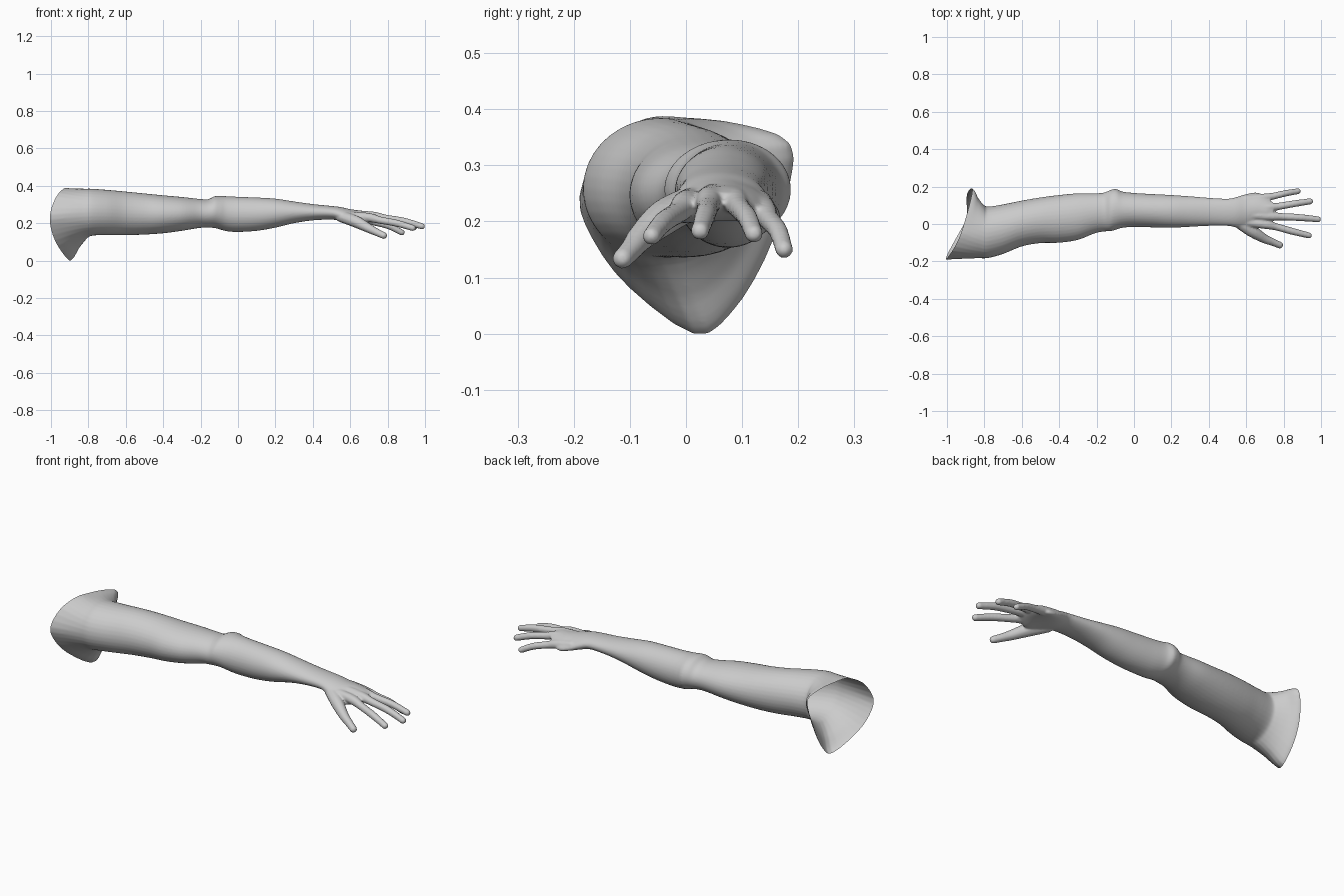
import bpy, bmesh, math
from mathutils import Vector

if "Cube" in bpy.data.objects:
    bpy.data.objects.remove(bpy.data.objects["Cube"])

N = 36  # points per cross-section


def catmull(p0, p1, p2, p3, t):
    return 0.5 * (2 * p1 + (p2 - p0) * t + (2 * p0 - 5 * p1 + 4 * p2 - p3) * t * t
                  + (3 * p1 - p0 - 3 * p2 + p3) * t ** 3)


def spline(pts, steps, closed=False):
    n, out = len(pts), []
    for i in range(n if closed else n - 1):
        k = [(i + j) % n if closed else min(max(i + j, 0), n - 1) for j in (-1, 0, 1, 2)]
        out += [catmull(*[pts[q] for q in k], s / steps) for s in range(steps)]
    return out if closed else out + [pts[-1]]


def oval(x, y0, y1, z0, z1, arch=0.0):
    ring, yc = [], (y0 + y1) / 2
    for i in range(N):
        a = 2 * math.pi * i / N
        dy = (y1 - y0) / 2 * math.cos(a)
        ring.append(Vector((x, yc + dy, (z0 + z1) / 2 + (z1 - z0) / 2 * math.sin(a) - arch * dy * dy)))
    return ring


def cut_x(y, z):
    # curved cut where the arm would meet the torso
    return -0.945 + 0.33 * y + (z - 0.2) ** 2


# Shoulder opening outline (y, z)
outline = [(.18, .25), (.187, .342), (.1, .377), (0, .389), (-.07, .388), (-.145, .345),
           (-.19, .25), (-.165, .17), (-.1, .085), (.015, .003), (.08, .04), (.14, .135)]
rim = spline([Vector((0, y, z)) for y, z in outline], 3, closed=True)
upper = oval(-.78, -.182, .093, .137, .388)


def flare(mix, t, back=0.0):
    ring = []
    for r, a in zip(rim, upper):
        p = a.lerp(r, mix)
        p.x = cut_x(r.y, r.z) * (1 - t) + a.x * t - back
        ring.append(p)
    return ring


# Arm sections: x, front y, back y, bottom z, top z, palm arch
sections = [(-.7, -.16, .105, .14, .382), (-.6, -.12, .125, .14, .373),
            (-.5, -.102, .142, .143, .363), (-.4, -.1, .155, .15, .353),
            (-.3, -.085, .164, .163, .344), (-.21, -.05, .164, .178, .334),
            (-.16, -.04, .168, .18, .332), (-.125, -.038, .182, .178, .348),
            (-.095, -.03, .187, .17, .35), (-.06, -.02, .173, .161, .348),
            (0, -.016, .166, .157, .345), (.1, -.018, .16, .163, .341),
            (.2, -.02, .155, .18, .335), (.3, -.015, .148, .204, .32),
            (.4, -.01, .14, .219, .306), (.5, -.01, .135, .223, .296),
            (.55, -.02, .145, .215, .29, 1), (.6, -.03, .16, .208, .279, 2),
            (.66, -.02, .168, .205, .271, 3), (.71, -.005, .14, .213, .266, 3),
            (.745, .015, .115, .23, .255, 2)]
rings = [flare(1, 0, .08), flare(1, 0), flare(.5, .4), flare(.14, .74), upper]
rings += [oval(*s) for s in sections]
columns = [spline([r[i] for r in rings], 5) for i in range(N)]

bm = bmesh.new()
grid = [[bm.verts.new(c[j]) for c in columns] for j in range(len(columns[0]))]
for a, b in zip(grid, grid[1:]):
    for i in range(N):
        k = (i + 1) % N
        bm.faces.new((a[i], a[k], b[k], b[i]))
bm.faces.new(grid[0])
bm.faces.new(grid[-1])
bmesh.ops.recalc_face_normals(bm, faces=bm.faces)

# Thumb and fingers: x, y, z, radius along each bone path
digits = [
    [(.55, .015, .24, .03), (.63, -.038, .212, .032), (.7, -.08, .176, .024),
     (.74, -.096, .156, .02), (.779, -.113, .138, .018)],
    [(.6, .01, .24, .025), (.7, -.002, .234, .024), (.76, -.015, .22, .0195),
     (.85, -.04, .203, .0185), (.935, -.061, .178, .016)],
    [(.6, .05, .248, .026), (.72, .042, .242, .024), (.79, .039, .23, .0195),
     (.89, .034, .214, .0185), (.984, .025, .187, .016)],
    [(.6, .09, .248, .025), (.71, .088, .241, .023), (.77, .094, .229, .0195),
     (.86, .109, .211, .018), (.942, .121, .182, .016)],
    [(.6, .13, .235, .025), (.68, .138, .223, .023), (.74, .148, .207, .0185),
     (.81, .164, .187, .017), (.876, .175, .154, .0155)],
]
for d in digits:
    for p in spline([Vector(q) for q in d], 12):
        ball = bmesh.ops.create_icosphere(bm, subdivisions=2, radius=p[3] + .001)
        bmesh.ops.translate(bm, verts=ball["verts"], vec=Vector(p[:3]))

mesh = bpy.data.meshes.new("arm_source")
bm.to_mesh(mesh)
bm.free()
source = bpy.data.objects.new("arm_source", mesh)
bpy.context.collection.objects.link(source)

# Fuse into one continuous skin
remesh = source.modifiers.new("Fuse", "REMESH")
remesh.mode = "VOXEL"
remesh.voxel_size = 0.005
smooth = source.modifiers.new("Soften", "SMOOTH")
smooth.factor = 0.5
smooth.iterations = 6
bpy.context.view_layer.update()
skin = bpy.data.meshes.new_from_object(source.evaluated_get(bpy.context.evaluated_depsgraph_get()))
bpy.data.objects.remove(source)

# Open the shoulder end along the curved cut
bm = bmesh.new()
bm.from_mesh(skin)
for v in bm.verts:
    v.co.x -= cut_x(v.co.y, v.co.z)
bmesh.ops.bisect_plane(bm, geom=bm.verts[:] + bm.edges[:] + bm.faces[:], dist=1e-5,
                       plane_co=(0, 0, 0), plane_no=(1, 0, 0), clear_inner=True)
for v in bm.verts:
    v.co.x += cut_x(v.co.y, v.co.z)
low = min(v.co.z for v in bm.verts)
for v in bm.verts:
    v.co.z -= low
for f in bm.faces:
    f.smooth = True
bm.to_mesh(skin)
bm.free()

skin.name = "arm"
arm = bpy.data.objects.new("arm", skin)
bpy.context.collection.objects.link(arm)
grey = bpy.data.materials.new("light_grey")
grey.diffuse_color = (0.6, 0.6, 0.6, 1)
grey.use_nodes = True
grey.node_tree.nodes["Principled BSDF"].inputs["Base Color"].default_value = grey.diffuse_color
skin.materials.clear()
skin.materials.append(grey)
